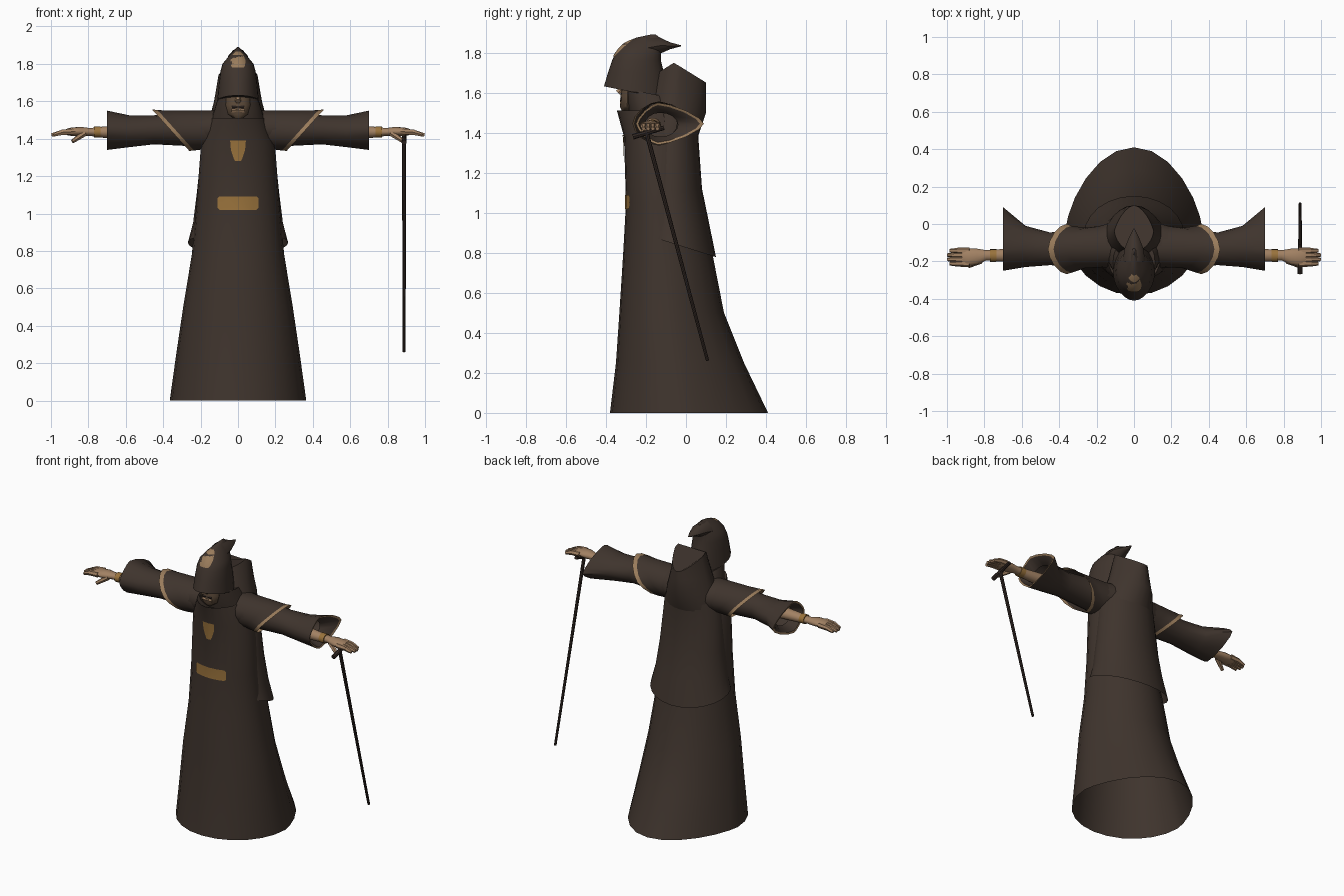
import bpy, bmesh, math
from mathutils import Vector
from mathutils.bvhtree import BVHTree

old = bpy.data.objects.get("Cube")
if old:
    bpy.data.objects.remove(old, do_unlink=True)


def material(name, r, g, b):
    m = bpy.data.materials.new(name)
    m.use_nodes = True
    m.diffuse_color = (r, g, b, 1)
    m.node_tree.nodes["Principled BSDF"].inputs["Base Color"].default_value = (r, g, b, 1)
    return m


CLOTH = material("dark brown cloth", .049, .034, .026)
SKIN = material("tan skin", .36, .22, .125)
GOLD = material("dull gold", .32, .17, .045)
TRIM = material("tan trim", .32, .20, .105)
WOOD = material("dark wood", .032, .021, .017)
SHADE = material("shaded skin", .11, .07, .042)


def finish(name, bm, mats, angle=40):
    bmesh.ops.recalc_face_normals(bm, faces=bm.faces)
    me = bpy.data.meshes.new(name)
    bm.to_mesh(me)
    bm.free()
    for m in mats:
        me.materials.append(m)
    ob = bpy.data.objects.new(name, me)
    bpy.context.collection.objects.link(ob)
    bpy.ops.object.select_all(action='DESELECT')
    ob.select_set(True)
    bpy.context.view_layer.objects.active = ob
    bpy.ops.object.shade_smooth_by_angle(angle=math.radians(angle))
    return ob


def section(u, v, uc, vc, n, p=1.0, far=1.0):
    """Closed outline filling the ranges u and v; p points all of it, far only the +v side."""
    pts = []
    for i in range(n):
        c, s = math.cos(math.tau * i / n), math.sin(math.tau * i / n)
        q = p * far if s > 0 else p
        pts.append((uc + (u[1] - uc if c > 0 else uc - u[0]) * math.copysign(abs(c) ** p, c),
                    vc + (v[1] - vc if s > 0 else vc - v[0]) * math.copysign(abs(s) ** q, s)))
    return pts


def level(z, hx, yf, yb, p=1.0, n=24, far=1.0):
    """Horizontal ring; z may be a rule of y."""
    pts = section((-hx, hx), (yf, yb), 0, yf + (yb - yf) * .45, n, p, far)
    return [Vector((x, y, z(y) if callable(z) else z)) for x, y in pts]


def upright(x, y0, y1, z0, z1, side=1, p=1.0, n=16, yc=None):
    """Ring across the arm; x may be a rule of z."""
    pts = section((y0, y1), (z0, z1), (y0 + y1) / 2 if yc is None else yc, (z0 + z1) / 2, n, p)
    return [Vector((side * (x(z) if callable(x) else x), y, z)) for y, z in pts]


def loft(name, rings, mats, caps=(False, False), bands=None, angle=40):
    bm = bmesh.new()
    rows = [[bm.verts.new(p) for p in r] for r in rings]
    n = len(rows[0])
    for k, (a, b) in enumerate(zip(rows, rows[1:])):
        for i in range(n):
            f = bm.faces.new((a[i], a[(i + 1) % n], b[(i + 1) % n], b[i]))
            f.material_index = bands[k] if bands else 0
    for want, row in zip(caps, (rows[0], rows[-1])):
        if want:
            bm.faces.new(row)
    return finish(name, bm, mats, angle)


def rod(name, a, b, r0, r1, mat, n=6):
    a, b = Vector(a), Vector(b)
    q = (b - a).to_track_quat('Z', 'Y')
    circle = [Vector(p + (0,)) for p in section((-1, 1), (-1, 1), 0, 0, n)]
    return loft(name, [[e + q @ (c * r) for c in circle] for e, r in ((a, r0), (b, r1))],
                [mat], (True, True))


def plate(name, rows, target, mat, cols=8):
    """Thin front plate following the target; rows are height and half width."""
    me = target.data
    tree = BVHTree.FromPolygons([v.co for v in me.vertices], [p.vertices[:] for p in me.polygons])
    bm = bmesh.new()
    grid = []
    for z, w in rows:
        line = []
        for i in range(cols + 1):
            x = w * (2 * i / cols - 1)
            hit = tree.ray_cast(Vector((x, -2, z)), Vector((0, 1, 0)))[0]
            line.append(bm.verts.new((x, (hit.y if hit else -.2) - .004, z)))
        grid.append(line)
    for a, b in zip(grid, grid[1:]):
        for i in range(cols):
            bm.faces.new((a[i], a[i + 1], b[i + 1], b[i]))
    ob = finish(name, bm, [mat])
    if ob.data.polygons[0].normal.y > 0:
        ob.data.flip_normals()
    return ob


# Robe, open at the bottom, with a turned-in collar
robe = loft("robe", [
    level(0, .365, -.38, .41, 1.0, far=1.4), level(.25, .33, -.35, .29, far=1.3),
    level(.5, .293, -.333, .19, far=1.15), level(.78, .247, -.315, .135),
    level(1.05, .222, -.30, .07), level(1.38, .197, -.31, .05),
    level(1.51, .145, -.345, .05, 1.1), level(1.47, .10, -.25, .0)], [CLOTH])

# Back cape with a slanted hem
loft("back_cape", [
    level(lambda y: .87 - .09 * (y + .14) / .285, .268, -.23, .15),
    level(.95, .24, -.22, .115), level(1.12, .219, -.2, .08),
    level(1.4, .19, -.2, .06), level(1.5, .15, -.18, .07)], [CLOTH])

# Pointed cowl behind the neck
loft("back_cowl", [
    level(1.38, .185, -.2, .06), level(1.5, .155, -.2, .10, far=1.2),
    level(1.6, .128, -.18, .10, 1.1, far=1.3),
    level(lambda y: 1.75 - .62 * abs(y + .06), .105, -.15, .10, 1.15, far=1.4)],
    [CLOTH], (False, True))


# Hood with an overhanging brow and a recessed opening
def brow(y):
    return 1.60 - .2 * (y + .25)


hood = loft("hood", [
    level(1.48, .15, -.28, .0), level(1.55, .128, -.295, -.05, .85),
    level(lambda y: brow(y) + .01, .112, -.305, -.085, .85),
    level(brow, .111, -.41, -.09, 1.1),
    level(1.70, .102, -.39, -.11, 1.05), level(1.76, .094, -.37, -.125),
    level(1.80, .083, -.352, -.125), level(1.845, .046, -.315, -.12),
    level(1.875, .018, -.25, -.13), level(1.89, .004, -.18, -.15)],
    [CLOTH], (False, True))

# Curled tip at the back of the hood
tip_rings = [[Vector((x, y, z)) for x, z in section((-w, w), (lo, hi), 0, (lo + hi) / 2, 12, 1.3)]
             for y, w, lo, hi in ((-.2, .06, 1.76, 1.885), (-.13, .05, 1.795, 1.876),
                                  (-.08, .03, 1.817, 1.852), (-.025, .003, 1.832, 1.837))]
loft("hood_tip", tip_rings, [CLOTH], (False, True))

# Face in the opening
loft("face", [level(1.51, .025, -.32, -.25, n=12), level(1.53, .052, -.33, -.25, n=12),
              level(1.58, .066, -.328, -.25, n=12), level(1.64, .062, -.32, -.25, n=12)],
     [SHADE], (True, True))
rod("nose", (0, -.31, 1.63), (0, -.34, 1.60), .012, .016, SKIN)
rod("mouth", (-.032, -.321, 1.57), (.032, -.321, 1.57), .009, .009, WOOD)
rod("lower_lip", (-.034, -.32, 1.55), (.034, -.32, 1.55), .011, .011, SKIN)

# Ornaments
plate("forehead_plate", [(1.865, .012), (1.85, .028), (1.82, .04), (1.79, .038), (1.78, .03)],
      hood, TRIM)
plate("chest_plate", [(1.39, .042), (1.34, .038), (1.30, .025), (1.28, .015)], robe, GOLD)
plate("belt_plate", [(1.09, .10), (1.08, .11), (1.03, .11), (1.02, .10)], robe, GOLD)


# Slanted outer edge of the shoulder capes
def slant(back):
    return lambda z: .265 - back + .9 * (z - 1.34)


for s, tag in ((1, "left"), (-1, "right")):
    # Bell sleeve with a pointed, trimmed cuff
    loft(tag + "_sleeve", [
        upright(.08, -.24, .02, 1.35, 1.55, s), upright(.25, -.23, -.03, 1.36, 1.545, s),
        upright(.45, -.22, -.045, 1.37, 1.525, s),
        upright(.58, -.23, -.01, 1.355, 1.525, s, 1.1, yc=-.13),
        upright(.70, -.25, .09, 1.34, 1.55, s, 1.4, yc=-.14),
        upright(.697, -.238, .07, 1.352, 1.538, s, 1.4, yc=-.14),
        upright(.63, -.205, -.04, 1.38, 1.50, s, yc=-.13)],
        [CLOTH, TRIM], bands=(0, 0, 0, 0, 1, 0), angle=50)

    # Shoulder cape with a slanted trimmed edge
    loft(tag + "_shoulder_cape", [
        upright(.08, -.23, .0, 1.34, 1.55, s, 1.0, 16, -.13),
        upright(slant(.10), -.235, -.02, 1.345, 1.55, s, 1.0, 16, -.13),
        upright(slant(.027), -.26, -.01, 1.337, 1.553, s, 1.15, 16, -.135),
        upright(slant(0), -.268, .0, 1.335, 1.557, s, 1.2, 16, -.135)],
        [CLOTH, TRIM], bands=(0, 0, 1))

    # Forearm and palm, with a wrist band
    loft(tag + "_arm", [
        upright(.60, -.205, -.125, 1.40, 1.475, s), upright(.72, -.20, -.135, 1.405, 1.465, s),
        upright(.79, -.195, -.14, 1.415, 1.457, s), upright(.84, -.218, -.132, 1.413, 1.463, s),
        upright(.89, -.225, -.132, 1.415, 1.46, s), upright(.92, -.215, -.135, 1.42, 1.452, s)],
        [SKIN], (True, True))
    loft(tag + "_wrist_band", [upright(x, -.203, -.135, 1.406, 1.466, s) for x in (.735, .77)],
         [GOLD], (True, True))

    # Fingers and thumb
    for i in range(4):
        y = -.212 + .023 * i
        tip = .985 + (.012 if i in (1, 2) else 0)
        rod(f"{tag}_finger_{i + 1}", (s * .88, y, 1.438), (s * .945, y, 1.434), .018, .016, SKIN)
        rod(f"{tag}_fingertip_{i + 1}", (s * .94, y, 1.434), (s * tip, y, 1.42), .016, .01, SKIN)
    rod(tag + "_thumb", (s * .82, -.195, 1.43), (s * .885, -.225, 1.385), .018, .011, SKIN)

# Walking cane
rod("cane_shaft", (.888, -.2, 1.41), (.888, .108, .26), .011, .008, WOOD, 8)
rod("cane_handle", (.888, -.265, 1.38), (.888, -.11, 1.425), .014, .011, WOOD, 8)
